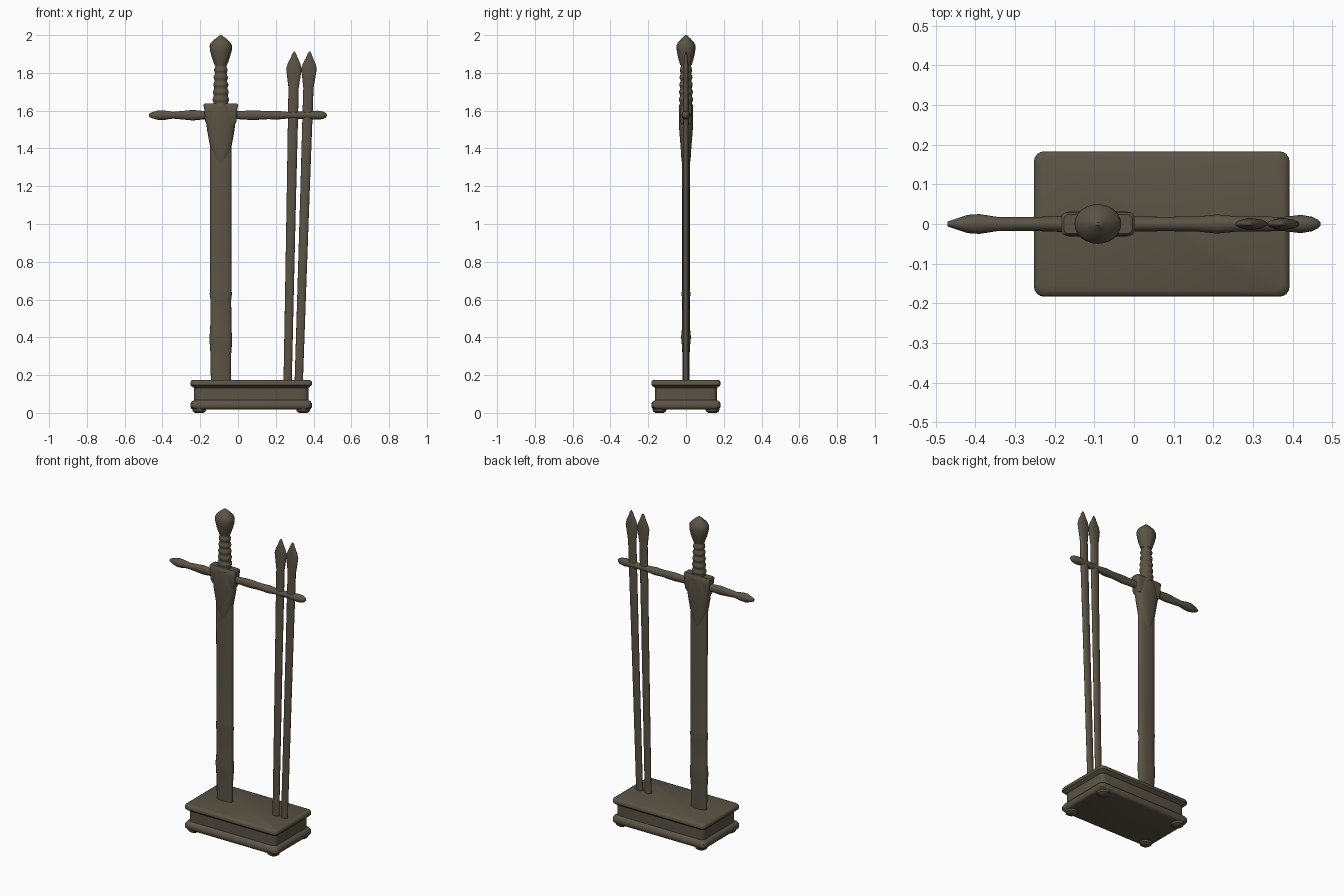
import bpy, bmesh, math
from mathutils import Vector, Matrix

if "Cube" in bpy.data.objects:
    bpy.data.objects.remove(bpy.data.objects["Cube"], do_unlink=True)

bronze = bpy.data.materials.new("dark bronze")
bronze.use_nodes = True
COLOUR = (0.105, 0.087, 0.06, 1)
bronze.diffuse_color = COLOUR
bronze.node_tree.nodes["Principled BSDF"].inputs["Base Color"].default_value = COLOUR


def ellipse(a, b, power=1.0, n=24):
    """Ring of points; a power under 1 makes it boxier, over 1 sharper."""
    ring = []
    for i in range(n):
        t = math.tau * i / n
        c, s = math.cos(t), math.sin(t)
        ring.append((math.copysign(abs(c) ** power, c) * a,
                     math.copysign(abs(s) ** power, s) * b))
    return ring


def rounded_rect(a, b, r=0.025, n=5):
    ring = []
    for k, (sx, sy) in enumerate([(1, 1), (-1, 1), (-1, -1), (1, -1)]):
        for i in range(n):
            t = math.pi / 2 * (k + i / (n - 1))
            ring.append((sx * (a - r) + r * math.cos(t), sy * (b - r) + r * math.sin(t)))
    return ring


def loft(name, sections, matrix=Matrix(), angle=40):
    """Skin a list of (height, ring) sections, capped at both ends."""
    bm = bmesh.new()
    rings = [[bm.verts.new(matrix @ Vector((x, y, z))) for x, y in ring]
             for z, ring in sections]
    n = len(rings[0])
    for lo, hi in zip(rings, rings[1:]):
        for i in range(n):
            j = (i + 1) % n
            bm.faces.new((lo[i], lo[j], hi[j], hi[i]))
    bm.faces.new(rings[0][::-1])
    bm.faces.new(rings[-1])
    bmesh.ops.recalc_face_normals(bm, faces=bm.faces)
    mesh = bpy.data.meshes.new(name)
    bm.to_mesh(mesh)
    bm.free()
    mesh.materials.append(bronze)
    obj = bpy.data.objects.new(name, mesh)
    bpy.context.collection.objects.link(obj)
    bpy.ops.object.select_all(action="DESELECT")
    bpy.context.view_layer.objects.active = obj
    obj.select_set(True)
    bpy.ops.object.shade_smooth_by_angle(angle=math.radians(angle))
    return obj


# Plinth: moulded block given as (height, inset from the full footprint)
BASE_X, HALF_X, HALF_Y = 0.07, 0.322, 0.183
plinth = [(0.018, 0.02), (0.02, 0.008), (0.03, 0.0), (0.05, 0.0), (0.062, 0.008),
          (0.068, 0.02), (0.132, 0.02), (0.14, 0.008), (0.148, 0.0), (0.162, 0.0),
          (0.17, 0.004), (0.175, 0.014)]
loft("plinth", [(z, rounded_rect(HALF_X - d, HALF_Y - d)) for z, d in plinth],
     Matrix.Translation((BASE_X, 0, 0)))

# Low feet under the plinth corners
for sx, side in ((-1, "right"), (1, "left")):
    for sy, end in ((-1, "front"), (1, "back")):
        loft(f"foot_{end}_{side}",
             [(z, ellipse(r, r)) for z, r in ((0, 0.022), (0.008, 0.034), (0.03, 0.04))],
             Matrix.Translation((BASE_X + sx * 0.275, sy * 0.14, 0)))

# Sword: each section is (height, half width, half depth)
sword = Matrix.Translation((-0.091, 0, 0))


def sword_part(name, rows, power=1.0, angle=40):
    return loft(name, [(z, ellipse(a, b, power)) for z, a, b in rows], sword, angle)


sword_part("blade", [(0.16, 0.053, 0.018), (0.3, 0.054, 0.019), (0.35, 0.058, 0.021),
                     (0.4, 0.06, 0.026), (0.45, 0.056, 0.021), (0.6, 0.055, 0.02),
                     (0.63, 0.059, 0.024), (0.66, 0.056, 0.02), (1.0, 0.056, 0.02),
                     (1.5, 0.058, 0.021)], 0.8)
sword_part("blade_collar", [(1.32, 0.016, 0.021), (1.35, 0.036, 0.025), (1.4, 0.055, 0.028),
                            (1.45, 0.064, 0.032), (1.5, 0.073, 0.036), (1.54, 0.077, 0.038),
                            (1.58, 0.07, 0.038), (1.62, 0.05, 0.037)], 0.85)
loft("guard_block", [(z, rounded_rect(a, b, 0.012)) for z, a, b in
                     ((1.525, 0.074, 0.026), (1.545, 0.084, 0.03), (1.6, 0.086, 0.031),
                      (1.63, 0.092, 0.029), (1.637, 0.086, 0.024))], sword)

# Grip with rounded binding ridges
grip = []
for i in range(41):
    t = i / 40
    ridge = 0.003 * math.cos(t * math.tau * 6)
    grip.append((1.62 + 0.235 * t, 0.043 - 0.012 * t + ridge, 0.036 - 0.007 * t + ridge))
sword_part("grip", grip, angle=60)
sword_part("pommel", [(1.84, 0.032, 0.03), (1.86, 0.04, 0.036), (1.89, 0.05, 0.044),
                      (1.92, 0.058, 0.049), (1.945, 0.059, 0.05), (1.96, 0.052, 0.044),
                      (1.98, 0.03, 0.026), (1.992, 0.014, 0.013), (2.0, 0.004, 0.004)])

# Crossguard along x: (position, half height, half depth)
guard = [(-0.47, 0.008, 0.006), (-0.455, 0.016, 0.011), (-0.42, 0.026, 0.023),
         (-0.39, 0.025, 0.025), (-0.345, 0.018, 0.018), (-0.3, 0.022, 0.018),
         (-0.24, 0.028, 0.018), (-0.18, 0.022, 0.02), (0.0, 0.021, 0.019),
         (0.08, 0.026, 0.018), (0.16, 0.021, 0.019), (0.21, 0.023, 0.024),
         (0.26, 0.018, 0.019), (0.38, 0.02, 0.018), (0.42, 0.024, 0.023),
         (0.45, 0.02, 0.018), (0.465, 0.012, 0.01), (0.47, 0.004, 0.004)]
along_x = Matrix.Translation((0, 0, 1.576)) @ Matrix.Rotation(math.pi / 2, 4, "Y")
loft("crossguard", [(x, ellipse(a, b)) for x, a, b in guard], along_x)

# Two arrows standing in the plinth, leaning slightly outward
arrow = [(0.16, 0.022, 0.013), (0.6, 0.023, 0.013), (1.2, 0.025, 0.013),
         (1.62, 0.027, 0.015), (1.72, 0.027, 0.014), (1.77, 0.034, 0.014),
         (1.82, 0.041, 0.014), (1.85, 0.033, 0.012), (1.88, 0.018, 0.009),
         (1.9, 0.011, 0.006), (1.912, 0.003, 0.003)]
for name, foot, tip in (("inner_arrow", 0.263, 0.298), ("outer_arrow", 0.322, 0.379)):
    lean = Matrix.Identity(4)
    lean[0][2] = (tip - foot) / 1.735
    lean[0][3] = foot - lean[0][2] * 0.175
    loft(name, [(z, ellipse(a, b)) for z, a, b in arrow], lean)
